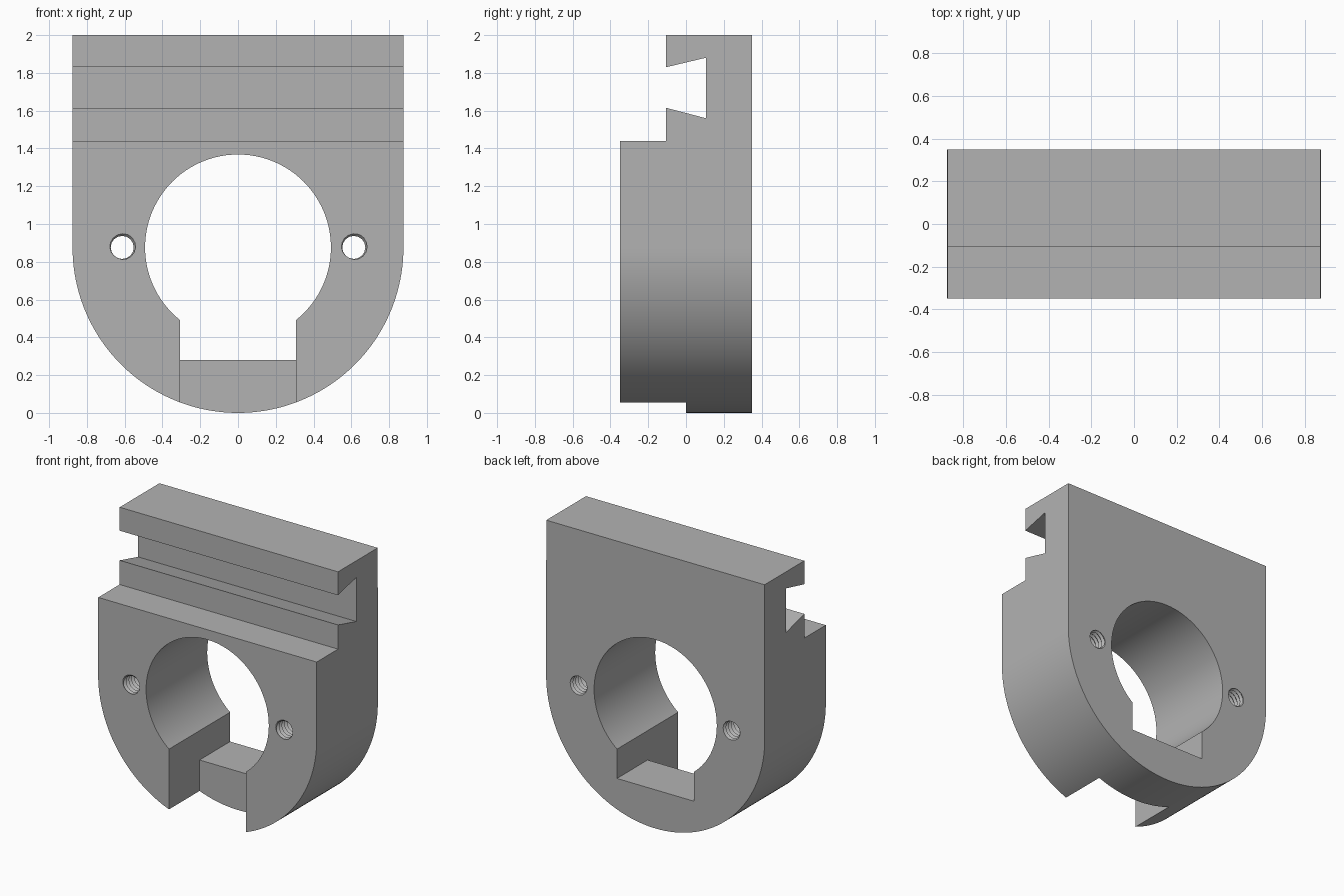
import bpy, bmesh
from math import sin, cos, pi

if "Cube" in bpy.data.objects:
    bpy.data.objects.remove(bpy.data.objects["Cube"])

HALF_W, HALF_D, AXIS_Z = 0.875, 0.35, 0.876

grey = bpy.data.materials.new("machined grey")
grey.use_nodes = True
GREY = (0.45, 0.45, 0.45, 1)
grey.diffuse_color = GREY
grey.node_tree.nodes["Principled BSDF"].inputs["Base Color"].default_value = GREY


def make_object(name, bm):
    bmesh.ops.recalc_face_normals(bm, faces=bm.faces[:])
    mesh = bpy.data.meshes.new(name)
    bm.to_mesh(mesh)
    bm.free()
    mesh.materials.append(grey)
    obj = bpy.data.objects.new(name, mesh)
    bpy.context.collection.objects.link(obj)
    return obj


def prism(name, outline, axis, start, end):
    """Extrude an (x, z) outline along y, or a (y, z) outline along x."""
    bm = bmesh.new()
    place = (lambda u, v: (u, start, v)) if axis == "y" else (lambda u, v: (start, u, v))
    face = bm.faces.new([bm.verts.new(place(u, v)) for u, v in outline])
    moved = bmesh.ops.extrude_face_region(bm, geom=[face])["geom"]
    step = (0, end - start, 0) if axis == "y" else (end - start, 0, 0)
    bmesh.ops.translate(bm, vec=step, verts=[g for g in moved if isinstance(g, bmesh.types.BMVert)])
    return make_object(name, bm)


def arc(radius, first, last, count):
    angles = [first + (last - first) * i / count for i in range(count + 1)]
    return [(radius * cos(a), AXIS_Z + radius * sin(a)) for a in angles]


def rect(u0, u1, v0, v1):
    return [(u0, v0), (u1, v0), (u1, v1), (u0, v1)]


def thread_cutter(name, x):
    """Closed screw shape with a V thread, longer than the body is deep."""
    n, pitch, turns, minor, depth = 16, 0.03, 26, 0.061, 0.014
    bm = bmesh.new()
    rings = []
    for j in range(n * turns + 1):
        ring = []
        for i in range(n):
            a = 2 * pi * i / n
            phase = ((j + i) % n) / n
            r = minor + depth * (1 - abs(2 * phase - 1))
            y = (j / n - turns / 2) * pitch
            ring.append(bm.verts.new((x + r * cos(a), y, AXIS_Z + r * sin(a))))
        rings.append(ring)
    # Triangles follow the helix so that the crests stay crisp
    for low, high in zip(rings, rings[1:]):
        for i in range(n):
            k = (i + 1) % n
            bm.faces.new((low[i], low[k], high[i]))
            bm.faces.new((low[k], high[k], high[i]))
    bm.faces.new(rings[0])
    bm.faces.new(rings[-1])
    return make_object(name, bm)


# Block with a rounded lower end
outline = [(HALF_W, 2), (-HALF_W, 2)] + arc(HALF_W + 0.001, pi, 2 * pi, 96)
body = prism("clamp_body", outline, "y", -HALF_D, HALF_D)

# Stepped ledge and dovetail groove across the upper front
groove = [(-0.5, 1.44), (-0.105, 1.44), (-0.105, 1.615), (0.105, 1.56),
          (0.105, 1.88), (-0.105, 1.83), (-0.105, 2.1), (-0.5, 2.1)]
cutters = [
    prism("dovetail_cutter", groove, "x", -1, 1),
    prism("bore_cutter", arc(0.492, 0, 2 * pi, 96)[:-1], "y", -0.5, 0.5),
    # Slot is open at the bottom in front and has a floor behind
    prism("front_slot_cutter", rect(-0.308, 0.308, -0.2, 0.8), "y", -0.5, 0),
    prism("rear_slot_cutter", rect(-0.308, 0.308, 0.28, 0.8), "y", -0.1, 0.5),
    thread_cutter("left_thread_cutter", 0.613),
    thread_cutter("right_thread_cutter", -0.613),
]
for cutter in cutters:
    cutter.hide_render = True
    mod = body.modifiers.new(cutter.name, "BOOLEAN")
    mod.operation, mod.solver, mod.object = "DIFFERENCE", "EXACT", cutter

# Bake the cuts and drop the cutters
bpy.context.view_layer.update()
result = bpy.data.meshes.new_from_object(body.evaluated_get(bpy.context.evaluated_depsgraph_get()))
body.modifiers.clear()
body.data = result
for cutter in cutters:
    bpy.data.objects.remove(cutter)

bpy.ops.object.select_all(action="DESELECT")
body.select_set(True)
bpy.context.view_layer.objects.active = body
bpy.ops.object.shade_smooth_by_angle(angle=pi / 7)
